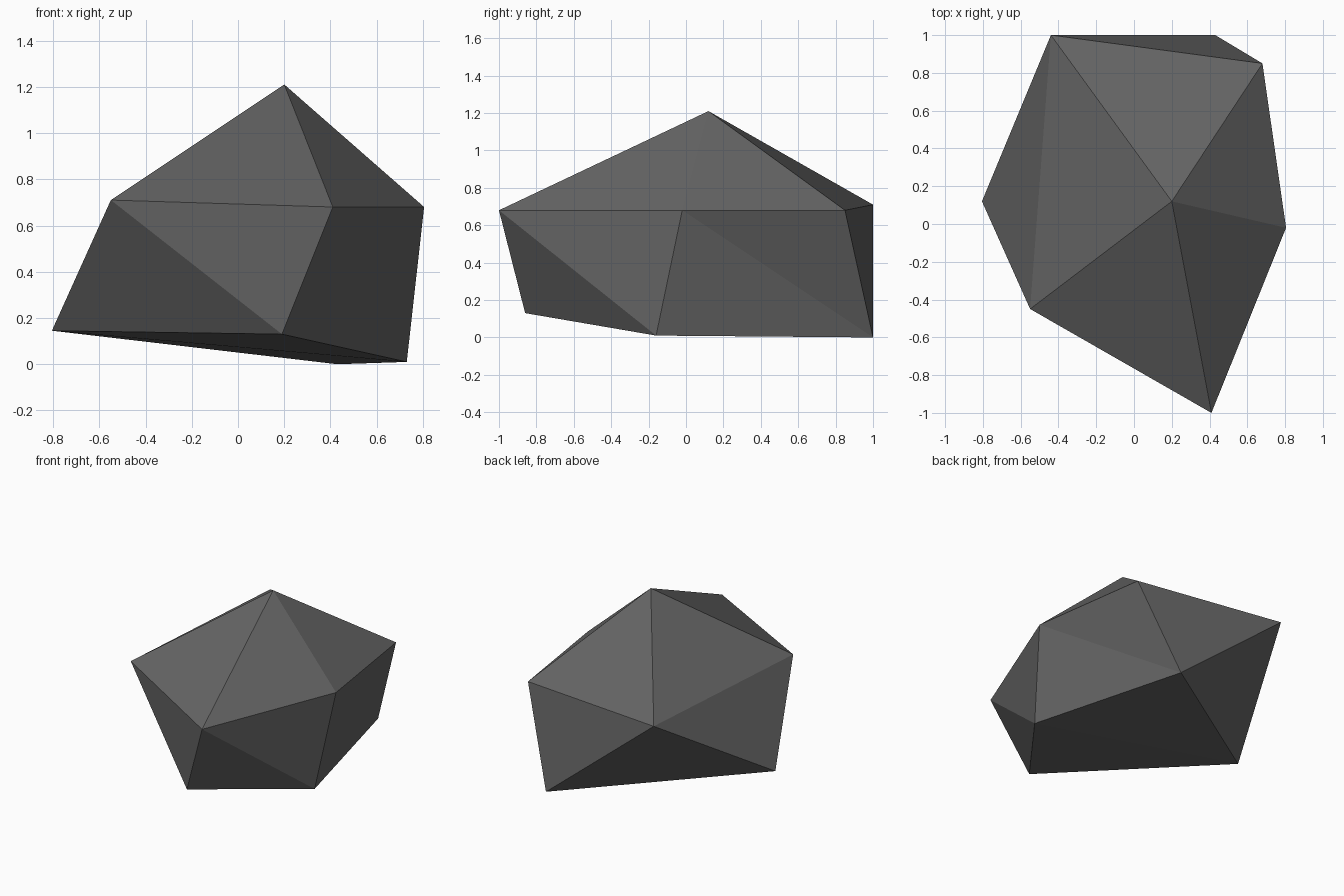
import bpy
import bmesh

if "Cube" in bpy.data.objects:
    bpy.data.objects.remove(bpy.data.objects["Cube"])

# Key points of the boulder: peak, shoulder ring, base ring (counter-clockwise from above)
peak = (0.20, 0.12, 1.21)
shoulder = [(-0.55, -0.45, 0.71), (0.41, -1.0, 0.68), (0.805, -0.02, 0.68),
            (0.68, 0.85, 0.68), (-0.44, 1.0, 0.71)]
base = [(-0.805, 0.12, 0.145), (0.19, -0.86, 0.13), (0.73, -0.16, 0.01), (0.43, 1.0, 0.0)]

bm = bmesh.new()
top = bm.verts.new(peak)
s = [bm.verts.new(p) for p in shoulder]
b = [bm.verts.new(p) for p in base]

# Crown: fan from the peak to the shoulder ring
for i in range(5):
    bm.faces.new((top, s[i], s[(i + 1) % 5]))

# Sides: zigzag triangles between the two rings
for i in range(4):
    bm.faces.new((s[i], b[i], b[(i + 1) % 4]) if i != 3 else (s[4], b[3], b[0]))
bm.faces.new((s[0], b[1], s[1]))
bm.faces.new((s[1], b[2], s[2]))
bm.faces.new((s[2], b[3], s[3]))
bm.faces.new((s[3], b[3], s[4]))
bm.faces.new((s[4], b[0], s[0]))

# Underside
bm.faces.new((b[0], b[2], b[1]))
bm.faces.new((b[0], b[3], b[2]))
bmesh.ops.recalc_face_normals(bm, faces=bm.faces[:])

mesh = bpy.data.meshes.new("boulder")
bm.to_mesh(mesh)
bm.free()

# Single stone grey, flat shaded
grey = bpy.data.materials.new("stone grey")
grey.diffuse_color = (0.13, 0.13, 0.13, 1)
grey.use_nodes = True
grey.node_tree.nodes["Principled BSDF"].inputs["Base Color"].default_value = grey.diffuse_color
mesh.materials.append(grey)
bpy.context.collection.objects.link(bpy.data.objects.new("boulder", mesh))
